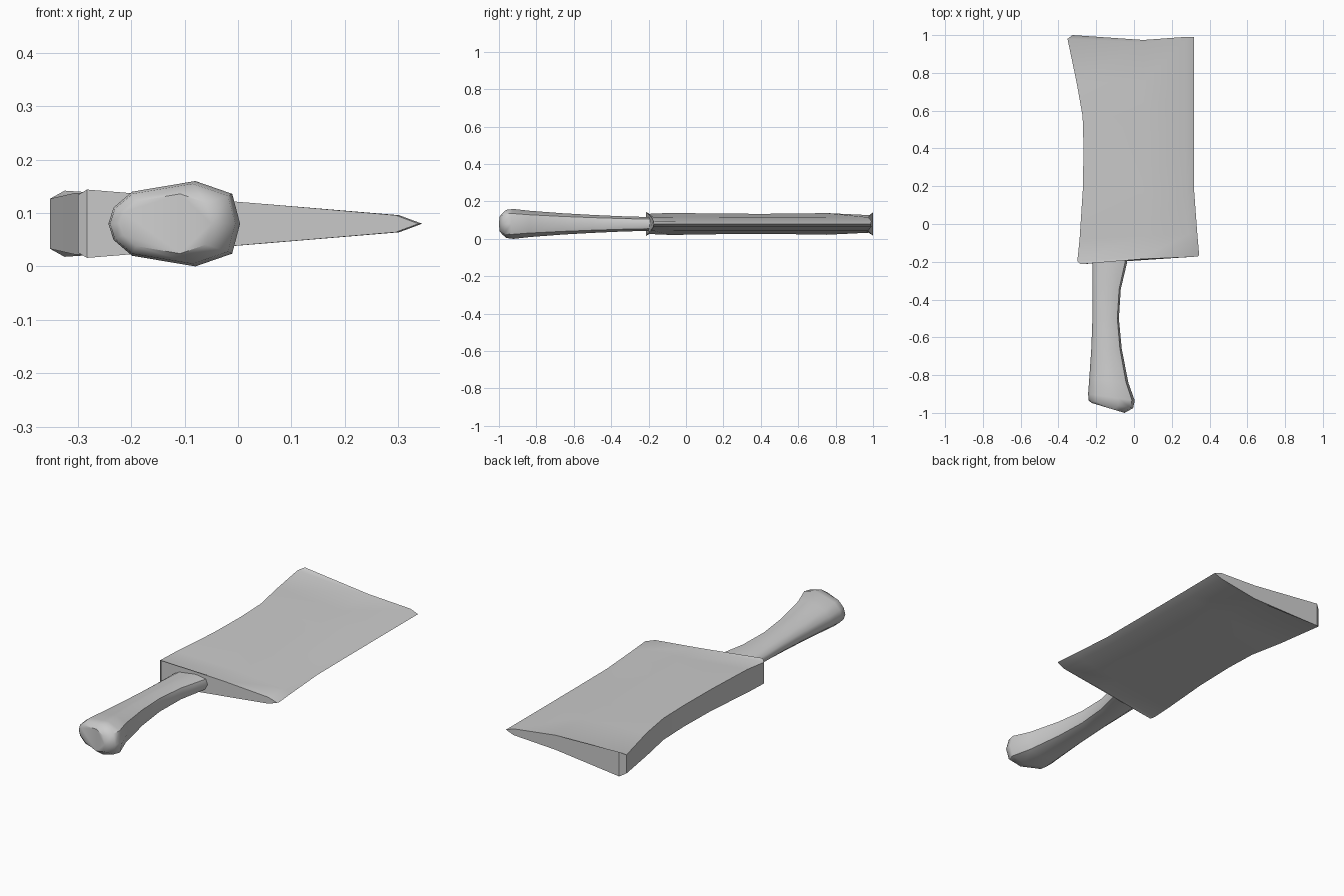
import bpy, bmesh, math

if "Cube" in bpy.data.objects:
    bpy.data.objects.remove(bpy.data.objects["Cube"])

ZC = 0.08  # height of the mid plane


def loft(name, rings, angle):
    """Skin a list of closed rings and cap both ends."""
    bm = bmesh.new()
    loops = [[bm.verts.new(p) for p in ring] for ring in rings]
    n = len(loops[0])
    for a, b in zip(loops, loops[1:]):
        for i in range(n):
            j = (i + 1) % n
            bm.faces.new((a[i], a[j], b[j], b[i]))
    bm.faces.new(loops[0])
    bm.faces.new(loops[-1])
    bmesh.ops.recalc_face_normals(bm, faces=bm.faces[:])
    me = bpy.data.meshes.new(name)
    bm.to_mesh(me)
    bm.free()
    ob = bpy.data.objects.new(name, me)
    bpy.context.collection.objects.link(ob)
    bpy.ops.object.select_all(action='DESELECT')
    ob.select_set(True)
    bpy.context.view_layer.objects.active = ob
    bpy.ops.object.shade_smooth_by_angle(angle=math.radians(angle))
    return ob


def ring(half):
    """Mirror (x, y, half height) points about the mid plane."""
    top = [(x, y, ZC + h) for x, y, h in half]
    low = [(x, y, ZC - h) for x, y, h in reversed(half) if h > 0]
    if half[0][2] == 0:
        return top + low
    return top + low


# Blade: wedge section swept from heel to toe
# spine x, spine y, edge x, edge y, spine half thickness, mid sag in y
blade = [
    (-0.283, -0.213, 0.338, -0.172, 0.064, 0.006),
    (-0.300, -0.197, 0.345, -0.165, 0.054, 0.004),
    (-0.288, -0.080, 0.335, -0.050, 0.059, 0),
    (-0.271, 0.180, 0.318, 0.180, 0.055, 0),
    (-0.267, 0.400, 0.317, 0.400, 0.054, 0),
    (-0.272, 0.570, 0.317, 0.570, 0.055, 0),
    (-0.304, 0.750, 0.317, 0.750, 0.058, 0),
    (-0.352, 0.980, 0.318, 0.972, 0.047, -0.015),
    (-0.325, 1.000, 0.318, 0.990, 0.062, -0.020),
]
rings = []
for xl, yl, xr, yr, h, sag in blade:
    def at(x, hh, s=0):
        t = (x - xl) / (xr - xl)
        return (x, yl + (yr - yl) * t + s, hh)
    rings.append(ring([at(xl, h), at(0.05, 0.037, sag),
                       at(xr - 0.043, 0.016), at(xr, 0)]))
loft("blade", rings, 30)

# Handle: ten-sided grip flaring to a slanted butt
section = [(0, 0), (0.04, 0.38), (0.18, 0.75), (0.66, 1), (0.94, 0.7), (1, 0)]
# left x, left y, right x, right y, half thickness
grip = [
    (-0.220, -0.170, -0.030, -0.160, 0.036),
    (-0.220, -0.210, -0.038, -0.210, 0.037),
    (-0.220, -0.345, -0.070, -0.345, 0.041),
    (-0.220, -0.500, -0.080, -0.500, 0.048),
    (-0.226, -0.660, -0.065, -0.660, 0.057),
    (-0.237, -0.820, -0.030, -0.840, 0.070),
    (-0.243, -0.900, 0.004, -0.935, 0.080),
    (-0.240, -0.935, -0.005, -0.975, 0.075),
    (-0.222, -0.948, -0.050, -1.000, 0.056),
]
rings = [ring([(xl + (xr - xl) * u, yl + (yr - yl) * u, h * w)
               for u, w in section]) for xl, yl, xr, yr, h in grip]
loft("handle", rings, 50)
